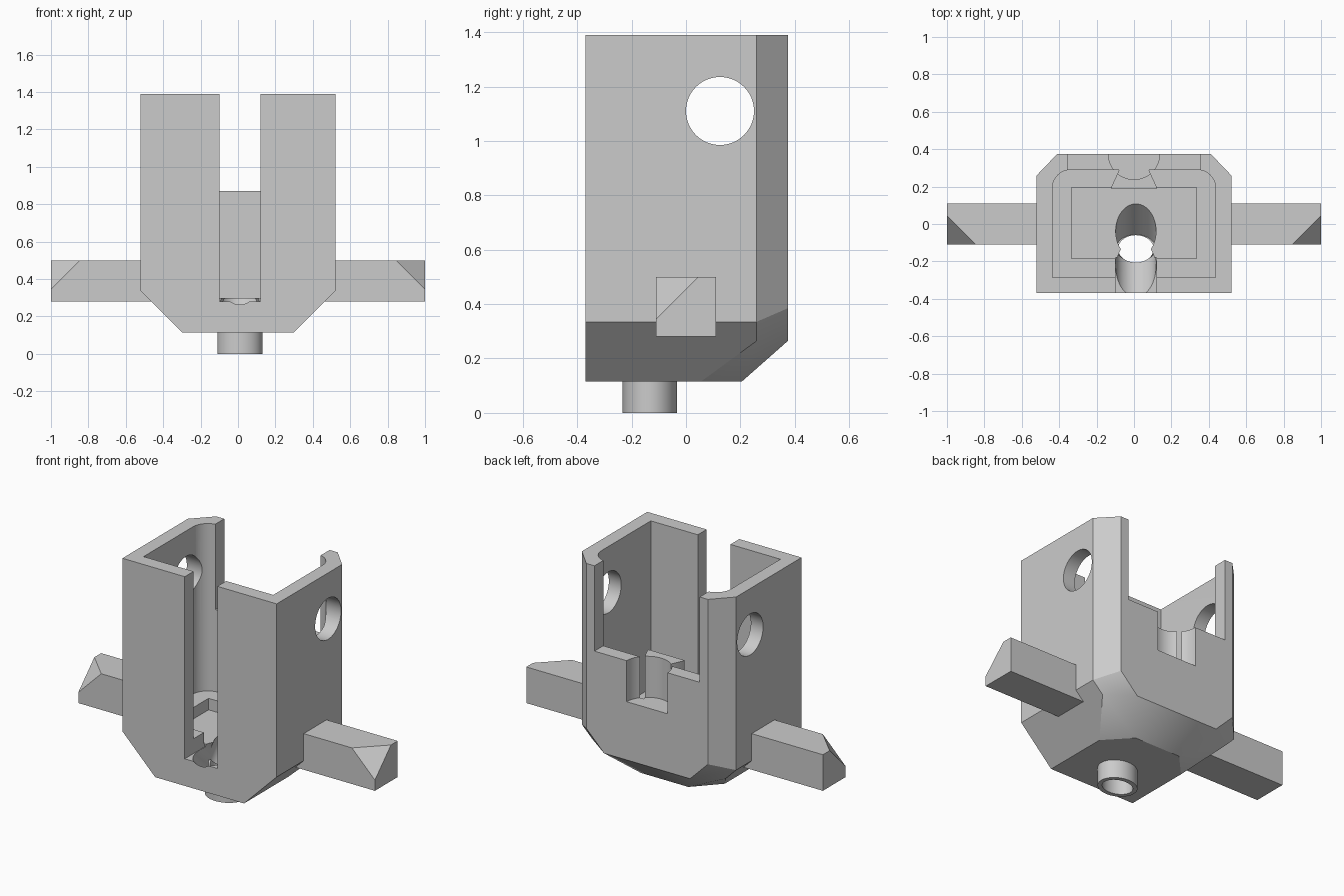
import bpy, bmesh, math
from mathutils import Vector

if "Cube" in bpy.data.objects:
    bpy.data.objects.remove(bpy.data.objects["Cube"], do_unlink=True)

grey = bpy.data.materials.new("light_grey")
grey.use_nodes = True
color = (0.6, 0.6, 0.6, 1)
grey.diffuse_color = color
grey.node_tree.nodes["Principled BSDF"].inputs["Base Color"].default_value = color


def finish(name, bm):
    bmesh.ops.recalc_face_normals(bm, faces=bm.faces)
    mesh = bpy.data.meshes.new(name)
    bm.to_mesh(mesh)
    bm.free()
    mesh.materials.append(grey)
    obj = bpy.data.objects.new(name, mesh)
    bpy.context.collection.objects.link(obj)
    return obj


def hull(name, points):
    bm = bmesh.new()
    for p in points:
        bm.verts.new(p)
    bmesh.ops.convex_hull(bm, input=bm.verts)
    bmesh.ops.remove_doubles(bm, verts=bm.verts, dist=1e-5)
    bmesh.ops.dissolve_limit(bm, angle_limit=0.01, verts=bm.verts, edges=bm.edges)
    return finish(name, bm)


def prism(name, outline, z0, z1):
    bm = bmesh.new()
    face = bm.faces.new([bm.verts.new((x, y, z0)) for x, y in outline])
    ret = bmesh.ops.extrude_face_region(bm, geom=[face])
    verts = [v for v in ret["geom"] if isinstance(v, bmesh.types.BMVert)]
    bmesh.ops.translate(bm, verts=verts, vec=(0, 0, z1 - z0))
    return finish(name, bm)


def box(name, x0, x1, y0, y1, z0, z1):
    return prism(name, [(x0, y0), (x1, y0), (x1, y1), (x0, y1)], z0, z1)


def rod(name, start, end, rx, ry=None):
    """Cylinder between two points, optionally elliptical."""
    start, end = Vector(start), Vector(end)
    bm = bmesh.new()
    bmesh.ops.create_cone(bm, cap_ends=True, segments=64, radius1=1, radius2=1,
                          depth=(end - start).length)
    bmesh.ops.scale(bm, verts=bm.verts, vec=(rx, ry or rx, 1))
    turn = Vector((0, 0, 1)).rotation_difference(end - start).to_matrix()
    bmesh.ops.rotate(bm, verts=bm.verts, matrix=turn)
    bmesh.ops.translate(bm, verts=bm.verts, vec=(start + end) / 2)
    return finish(name, bm)


def combine(target, tool, operation="DIFFERENCE"):
    mod = target.modifiers.new("bool", "BOOLEAN")
    mod.operation, mod.solver, mod.object = operation, "EXACT", tool
    bpy.context.view_layer.objects.active = target
    bpy.ops.object.modifier_apply(modifier=mod.name)
    bpy.data.objects.remove(tool, do_unlink=True)


def smooth(obj):
    bpy.ops.object.select_all(action="DESELECT")
    obj.select_set(True)
    bpy.context.view_layer.objects.active = obj
    bpy.ops.object.shade_smooth_by_angle(angle=math.radians(25))


# Body: block with bevelled back corners and a tapered underside
TOP = 1.39
half = [(.52, -.37, TOP), (.52, .26, TOP), (.41, .375, TOP),
        (.52, -.37, .335), (.30, -.37, .115), (.52, .26, .335),
        (.41, .375, .385), (.29, .375, .265), (.45, .26, .265),
        (.30, .055, .115), (.16, .205, .115)]
body = hull("body", [(s * x, y, z) for s in (1, -1) for x, y, z in half])

# Hollow interior with rounded back corners, then a smaller pocket
R = 0.1
arc = [(.437 - R + R * math.cos(a), .29 - R + R * math.sin(a))
       for a in [i * math.pi / 24 for i in range(13)]]
outline = [(-.437, -.285), (.437, -.285)] + arc + [(-x, y) for x, y in reversed(arc)]
combine(body, prism("cavity", outline, .37, 1.6))
combine(body, box("pocket", -.335, .335, -.185, .195, .3, .5))

# Dovetail column on the inside of the back wall
column = prism("column", [(-.12, .187), (.12, .187), (.12, .2), (.075, .3),
                          (-.075, .3), (-.12, .2)], .28, .87)
combine(body, column, "UNION")

# Openings: back window, round back notch, front slot, side holes
combine(body, box("back_window", -.355, .355, .27, .6, .87, 1.6))
combine(body, rod("back_notch", (0, .375, .62), (0, .375, 1.0), .137))
combine(body, box("front_slot", -.1, .12, -.6, -.18, .28, 1.6))
combine(body, rod("side_hole", (-.8, .125, 1.11), (.8, .125, 1.11), .125))

# Two sloping channels that meet at the outlet
for name, start, direction, length in (
        ("front_channel", (.01, -.13, .2), (0, -.76, .65), .45),
        ("back_channel", (.01, -.137, .188), (0, .665, .745), .3)):
    start = Vector(start)
    combine(body, rod(name, start, start + Vector(direction) * length, .108))

# Outlet tube under the body
tube = rod("outlet_tube", (.01, -.133, 0), (.01, -.133, .117), .12, .1)
for part in (body, tube):
    combine(part, rod("bore", (.01, -.133, -.1), (.01, -.133, .25), .095, .073))
    smooth(part)

# Side arms with the front top corner cut off at the tip
for side, s in (("left", 1), ("right", -1)):
    pts = [(.45, y, z) for y in (-.11, .11) for z in (.28, .5)]
    pts += [(1, -.11, .28), (1, .11, .28), (1, .11, .5),
            (1, .045, .5), (.845, -.11, .5), (1, -.11, .345)]
    hull(side + "_arm", [(s * x, y, z) for x, y, z in pts])
